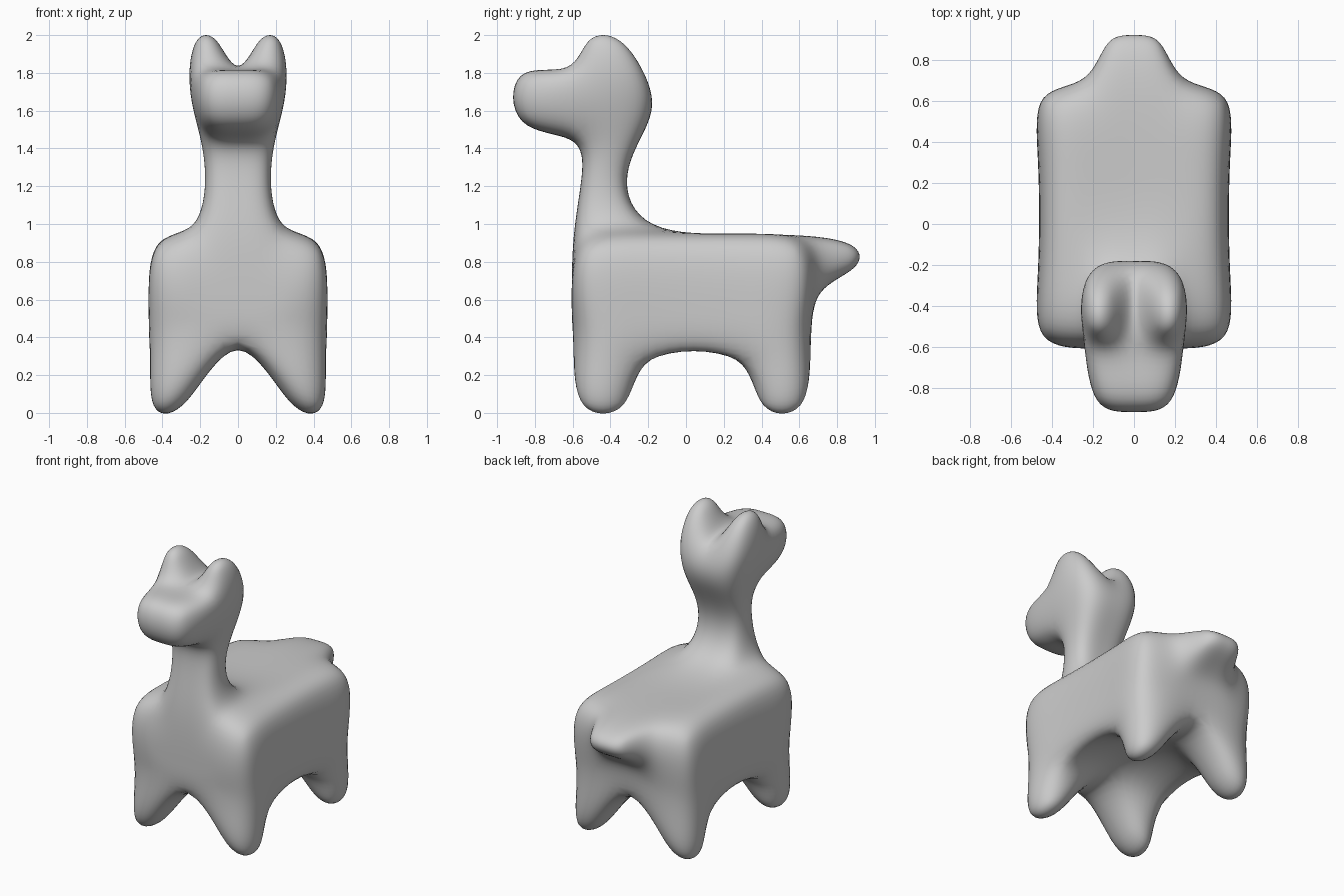
import bpy, bmesh

if "Cube" in bpy.data.objects:
    bpy.data.objects.remove(bpy.data.objects["Cube"])

bm = bmesh.new()


def face(*pts):
    """Add a cage face and its mirror image across x = 0."""
    bm.faces.new([bm.verts.new(p) for p in pts])
    bm.faces.new([bm.verts.new((-x, y, z)) for x, y, z in reversed(pts)])


def loft(a, b, closed=False):
    """Join two half rings of points with quads."""
    n = len(a)
    for i in range(n if closed else n - 1):
        j = (i + 1) % n
        face(a[i], a[j], b[j], b[i])


def half_ring(x, y_front, y_back, z_front, z_back):
    return [(0, y_front, z_front), (x, y_front, z_front),
            (x, y_back, z_back), (0, y_back, z_back)]


# Body rows from chest to rump
rows = [(-0.605, 0.50, 0.21), (-0.25, 0.46, 0.21),
        (0.33, 0.46, 0.22), (0.67, 0.50, 0.22)]
top_mid = [(0, y, 0.94) for y, xo, xi in rows]
top_in = [(xi, y, 0.95) for y, xo, xi in rows]
top_out = [(xo, y, 0.95) for y, xo, xi in rows]
side = [(xo, y, 0.55) for y, xo, xi in rows]
low = [(xo, y, 0.25) for y, xo, xi in rows]
belly = [(0, y, 0.50) for y, xo, xi in rows]

# Flanks, back and belly
loft(low, side)
loft(side, top_out)
loft(top_out, top_in)
loft(top_in[1:], top_mid[1:])
face(belly[1], low[1], low[2], belly[2])

# Chest and rump
for i, z in ((0, 0.55), (3, 0.66)):
    y, xo, xi = rows[i]
    mid, inner = (0, y, z), (xi, y, z)
    face(belly[i], low[i], side[i], inner, mid)
    face(inner, side[i], top_out[i], top_in[i])
    if i == 0:
        face(mid, inner, top_in[i], top_mid[i])
    else:
        # Tail
        tip = [(0, 0.93, 0.76), (0.14, 0.93, 0.76),
               (0.14, 0.93, 0.895), (0, 0.93, 0.895)]
        loft([mid, inner, top_in[i], top_mid[i]], tip)
        face(*tip)

# Legs
for i, ya, yb in ((0, -0.61, -0.27), (2, 0.35, 0.67)):
    root = [belly[i], low[i], low[i + 1], belly[i + 1]]
    foot = [(0.28, ya, -0.035), (0.48, ya, -0.035),
            (0.48, yb, -0.035), (0.28, yb, -0.035)]
    loft(root, foot, True)
    face(*foot)

# Neck
base = [top_mid[0], top_in[0], top_in[1], top_mid[1]]
neck = half_ring(0.165, -0.54, -0.36, 1.27, 1.27)
jaw = half_ring(0.22, -0.55, -0.17, 1.48, 1.55)
loft(base, neck)
loft(neck, jaw)

# Head
crown = half_ring(0.285, -0.60, -0.17, 1.80, 1.77)
crown[0] = (0, -0.60, 1.77)
crown[3] = (0, -0.17, 1.74)
loft(jaw[1:], crown[1:])

# Muzzle
nose = [(0, -0.93, 1.48), (0.21, -0.93, 1.48),
        (0.21, -0.93, 1.86), (0, -0.93, 1.86)]
loft([jaw[0], jaw[1], crown[1], crown[0]], nose)
face(*nose)

# Ears
ear = [(0.107, -0.54, 2.02), (0.231, -0.54, 2.02),
       (0.231, -0.34, 2.02), (0.107, -0.34, 2.02)]
loft(crown, ear, True)
face(*ear)

# Weld, orient and smooth the cage
bmesh.ops.remove_doubles(bm, verts=bm.verts[:], dist=0.0005)
bmesh.ops.recalc_face_normals(bm, faces=bm.faces[:])
for f in bm.faces:
    f.smooth = True
mesh = bpy.data.meshes.new("animal_body")
bm.to_mesh(mesh)
bm.free()
obj = bpy.data.objects.new("animal_body", mesh)
bpy.context.collection.objects.link(obj)
sub = obj.modifiers.new("smooth_surface", 'SUBSURF')
sub.levels = sub.render_levels = 3
